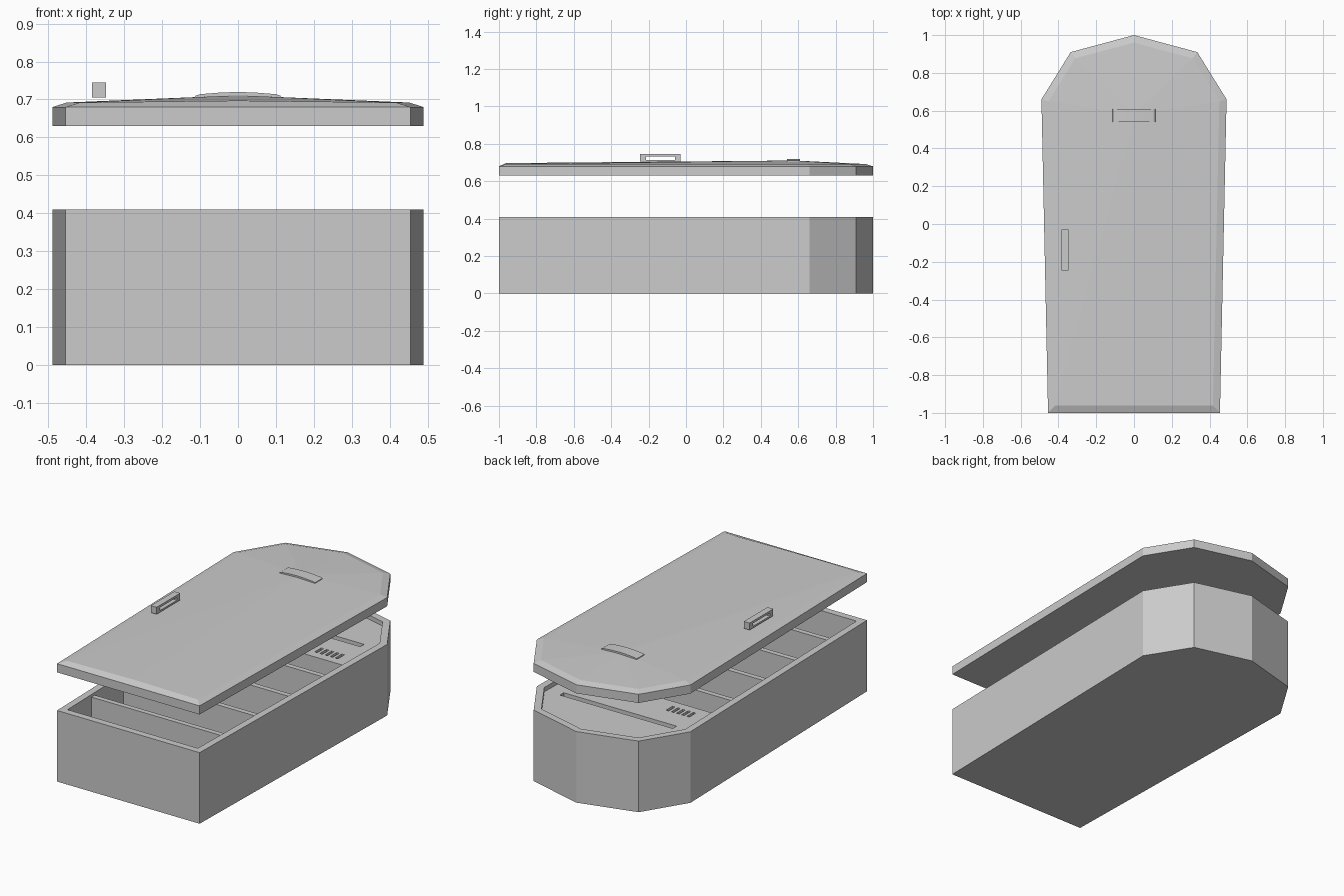
import bpy, bmesh
from mathutils import Vector

if "Cube" in bpy.data.objects:
    bpy.data.objects.remove(bpy.data.objects["Cube"])

# Right half of the coffin outline, foot to head, mirrored into a full loop
HALF = [(0.455, -1.0), (0.49, 0.66), (0.335, 0.91)]
OUTLINE = HALF + [(0, 1.0)] + [(-x, y) for x, y in reversed(HALF)]


def inset(pts, d):
    """Offset a counter-clockwise outline inward with mitred corners."""
    out = []
    for i, p in enumerate(pts):
        p = Vector(p)
        e1 = (p - Vector(pts[i - 1])).normalized()
        e2 = (Vector(pts[(i + 1) % len(pts)]) - p).normalized()
        n1, n2 = Vector((-e1.y, e1.x)), Vector((-e2.y, e2.x))
        out.append(tuple(p + (n1 + n2) * d / (1 + n1.dot(n2))))
    return out


def finish(name, bm):
    bmesh.ops.recalc_face_normals(bm, faces=bm.faces)
    me = bpy.data.meshes.new(name)
    bm.to_mesh(me)
    bm.free()
    ob = bpy.data.objects.new(name, me)
    bpy.context.collection.objects.link(ob)
    return ob


def ring(bm, pts, z):
    return [bm.verts.new((x, y, z)) for x, y in pts]


def loft(bm, rings):
    for a, b in zip(rings, rings[1:]):
        for i in range(len(a)):
            j = (i + 1) % len(a)
            bm.faces.new((a[i], a[j], b[j], b[i]))


def prism(name, pts, z0, z1):
    bm = bmesh.new()
    r = [ring(bm, pts, z0), ring(bm, pts, z1)]
    loft(bm, r)
    bm.faces.new(r[0])
    bm.faces.new(r[1])
    return finish(name, bm)


def box(name, x0, x1, y0, y1, z0, z1):
    return prism(name, [(x0, y0), (x1, y0), (x1, y1), (x0, y1)], z0, z1)


def cut(ob, cutters):
    """Subtract the cutters from an object and discard them."""
    bpy.context.view_layer.objects.active = ob
    for c in cutters:
        m = ob.modifiers.new("cut", 'BOOLEAN')
        m.operation, m.solver, m.object = 'DIFFERENCE', 'EXACT', c
        bpy.ops.object.modifier_apply(modifier=m.name)
        bpy.data.objects.remove(c)


def inner_half_width(y):
    return 0.455 + 0.035 * (y + 1) / 1.66 - 0.04


# Open box with a rim and a floor
inner = inset(OUTLINE, 0.04)
bm = bmesh.new()
rings = [ring(bm, OUTLINE, 0), ring(bm, OUTLINE, 0.41),
         ring(bm, inner, 0.41), ring(bm, inner, 0.03)]
loft(bm, rings)
bm.faces.new(rings[0])
bm.faces.new(rings[-1])
finish("coffin_box", bm)

# Cross dividers inside the box
for i in range(4):
    y = -0.72 + 0.3 * i
    w = inner_half_width(y)
    box(f"divider_{i + 1}", -w, w, y - 0.015, y + 0.015, 0.03, 0.395)

# Recessed head panel with a long slot and two groups of vents
PY = 0.36
w = inner_half_width(PY)
panel = prism("head_panel", [(w, PY)] + inner[1:-1] + [(-w, PY)], 0.35, 0.385)
cutters = [box("slot_cutter", -0.36, 0.36, 0.60, 0.635, 0.3, 0.45)]
for s in (-1, 1):
    for i in range(5):
        x = s * (0.21 + 0.033 * i)
        cutters.append(box("vent_cutter", x - 0.008, x + 0.008, 0.41, 0.47, 0.3, 0.45))
cut(panel, cutters)
w -= 0.002
box("head_panel_front", -w, w, PY, PY + 0.03, 0.03, 0.351)

# Floating lid: straight sides, bevelled border, shallow ridge on top
lid = OUTLINE + [(0, -1.0)]
top = inset(lid, 0.038)
bm = bmesh.new()
rings = [ring(bm, lid, 0.63), ring(bm, lid, 0.68), ring(bm, top, 0.692)]
loft(bm, rings)
bm.faces.new(rings[0])
rings[2][-1].co.z = 0.697
peak = bm.verts.new((0, 0.58, 0.711))
t = rings[2]
for i in range(len(t)):
    bm.faces.new((t[i], t[(i + 1) % len(t)], peak))
finish("lid", bm)

# Side handle with an opening through it
handle = box("lid_handle", -0.385, -0.348, -0.245, -0.03, 0.705, 0.745)
cut(handle, [box("handle_cutter", -0.5, -0.2, -0.215, -0.06, 0.715, 0.732)])

# Arched plate near the head of the lid
side = [(0.1, 0.714), (0.05, 0.718)]
arch = [(-0.115, 0.7), (0.115, 0.7), (0.112, 0.71)] + side + [(0, 0.72)]
arch += [(-x, z) for x, z in reversed(side)] + [(-0.112, 0.71)]
bm = bmesh.new()
ends = [[bm.verts.new((x, y, z)) for x, z in arch] for y in (0.54, 0.61)]
loft(bm, ends)
for e in ends:
    bm.faces.new(e)
finish("arched_plate", bm)
